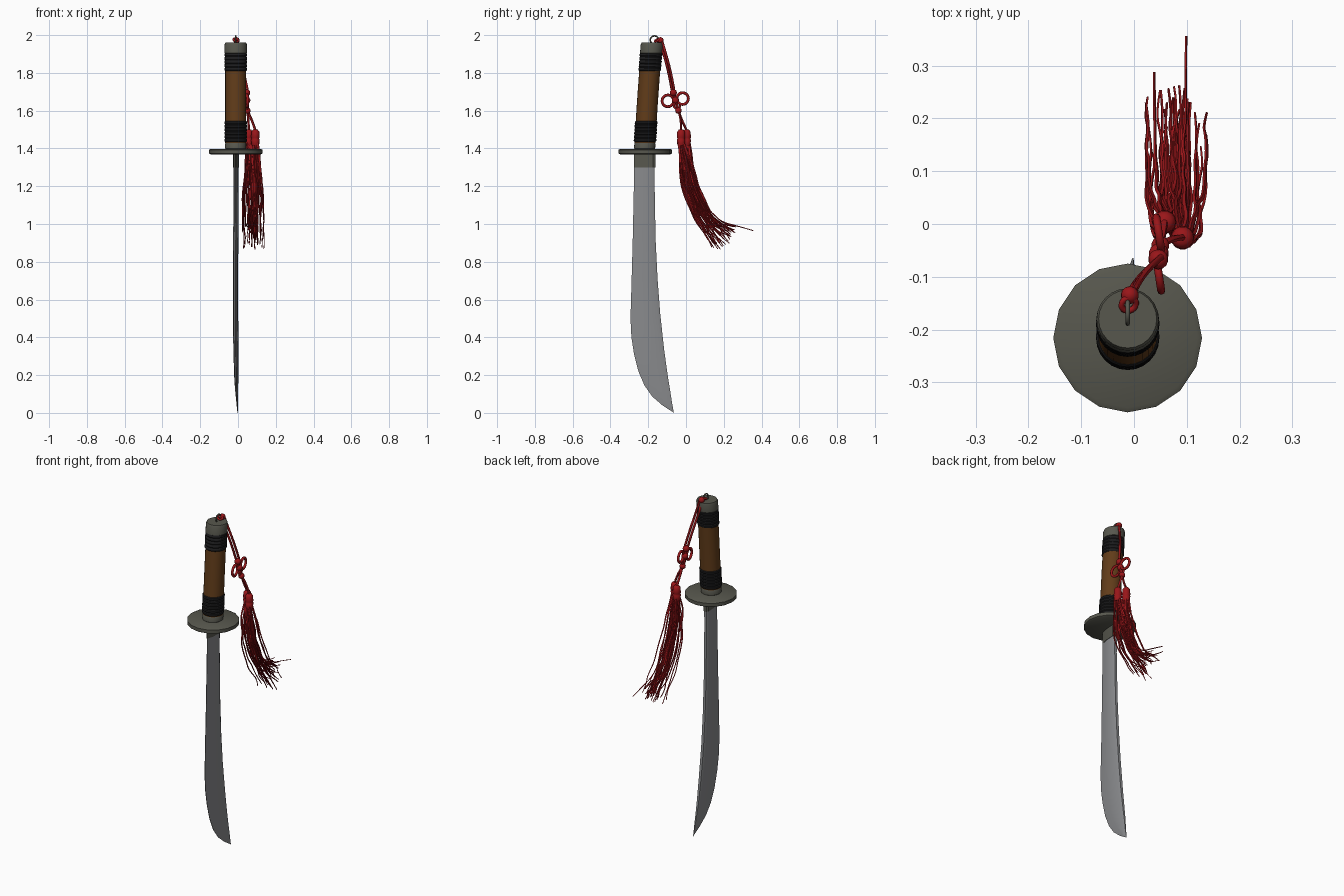
import bpy, bmesh, math, random
from mathutils import Vector

if "Cube" in bpy.data.objects:
    bpy.data.objects.remove(bpy.data.objects["Cube"])

random.seed(4)
CX = -0.012  # sword plane


def mat(name, r, g, b):
    m = bpy.data.materials.new(name)
    m.diffuse_color = (r, g, b, 1)
    m.use_nodes = True
    m.node_tree.nodes["Principled BSDF"].inputs["Base Color"].default_value = m.diffuse_color
    return m


STEEL = mat("blade steel", 0.25, 0.255, 0.265)
IRON = mat("dark iron", 0.095, 0.095, 0.075)
BLACK = mat("black wrap", 0.012, 0.012, 0.013)
WOOD = mat("brown wood", 0.12, 0.045, 0.01)
RED = mat("red cord", 0.32, 0.008, 0.01)


def finish(ob, material, angle=35):
    ob.data.materials.clear()
    ob.data.materials.append(material)
    bpy.ops.object.select_all(action='DESELECT')
    ob.select_set(True)
    bpy.context.view_layer.objects.active = ob
    bpy.ops.object.shade_smooth_by_angle(angle=math.radians(angle))
    return ob


def loft(name, rings, material, angle=35):
    """Skin a list of equally long closed rings and cap the ends."""
    bm = bmesh.new()
    vs = [[bm.verts.new(p) for p in ring] for ring in rings]
    n = len(vs[0])
    for a, b in zip(vs, vs[1:]):
        for i in range(n):
            bm.faces.new((a[i], a[(i + 1) % n], b[(i + 1) % n], b[i]))
    bm.faces.new(vs[0][::-1])
    bm.faces.new(vs[-1])
    bmesh.ops.recalc_face_normals(bm, faces=bm.faces)
    me = bpy.data.meshes.new(name)
    bm.to_mesh(me)
    bm.free()
    ob = bpy.data.objects.new(name, me)
    bpy.context.collection.objects.link(ob)
    return finish(ob, material, angle)


def grip_y(z):
    """Centre line of the slightly curved grip."""
    t = (z - 1.40) / 0.56
    return -0.219 + 0.030 * t + 0.009 * t * t


def turned(name, profile, material, sides=24, centre=grip_y):
    rings = [[(CX + r * math.cos(2 * math.pi * i / sides),
               centre(z) + r * math.sin(2 * math.pi * i / sides), z)
              for i in range(sides)] for z, r in profile]
    return loft(name, rings, material)


def cords(name, paths, radius, sides_res=1, taper=1.0, material=RED):
    cu = bpy.data.curves.new(name, 'CURVE')
    cu.dimensions = '3D'
    cu.bevel_depth = radius
    cu.bevel_resolution = sides_res
    cu.resolution_u = 4
    cu.use_fill_caps = True
    for pts in paths:
        sp = cu.splines.new('NURBS')
        sp.points.add(len(pts) - 1)
        for k, p in enumerate(pts):
            sp.points[k].co = (*p, 1)
            sp.points[k].radius = 1 + (taper - 1) * k / (len(pts) - 1)
        sp.order_u = 3
        sp.use_endpoint_u = True
    ob = bpy.data.objects.new(name, cu)
    bpy.context.collection.objects.link(ob)
    bpy.ops.object.select_all(action='DESELECT')
    ob.select_set(True)
    bpy.context.view_layer.objects.active = ob
    bpy.ops.object.convert(target='MESH')
    return finish(bpy.context.view_layer.objects.active, material, 60)


def ball(name, loc, r, material=RED, sz=1.0):
    bpy.ops.mesh.primitive_uv_sphere_add(segments=14, ring_count=8, radius=r, location=loc)
    ob = bpy.context.object
    ob.name = name
    ob.scale.z = sz
    return finish(ob, material, 60)


def ring(name, loc, R, r, material, rot=(0, math.pi / 2, 0), squash=1.0):
    bpy.ops.mesh.primitive_torus_add(location=loc, rotation=rot, major_radius=R,
                                     minor_radius=r, major_segments=20, minor_segments=8)
    ob = bpy.context.object
    ob.name = name
    ob.scale.x = squash
    return finish(ob, material, 60)


# Blade stations: edge y, edge z, spine y, spine z, half thickness, centre x
stations = [(-.273, 1.38, -.165, 1.38, .013, -.011), (-.276, 1.20, -.166, 1.20, .013, -.011),
            (-.282, .92, -.161, .92, .0135, -.012), (-.288, .70, -.150, .70, .014, -.013),
            (-.294, .50, -.136, .52, .014, -.013), (-.289, .40, -.125, .42, .014, -.012),
            (-.275, .31, -.115, .33, .0135, -.011), (-.252, .22, -.104, .25, .012, -.010),
            (-.220, .145, -.094, .18, .0105, -.009), (-.178, .086, -.084, .12, .008, -.007),
            (-.125, .040, -.075, .06, .005, -.004), (-.066, .002, -.064, 0.0, .001, -.002)]


def blade_ring(s, grow=0.0):
    e, sp = Vector((0, s[0] - grow, s[1])), Vector((0, s[2] + grow, s[3]))
    h = s[4] + grow
    out = []
    for f, w in ((0, .08), (.35, .75), (.9, 1), (1, .55)):
        out.append(e.lerp(sp, f) + Vector((s[5] + h * w, 0, 0)))
    for f, w in ((1, .55), (.9, 1), (.35, .75), (0, .08)):
        out.append(e.lerp(sp, f) + Vector((s[5] - h * w, 0, 0)))
    return out


loft("blade", [blade_ring(s) for s in stations], STEEL, 50)

# Blade collar under the guard
collar = [(-.273, z, -.165, z, .013, -.011) for z in (1.38, 1.30)]
loft("blade_collar", [blade_ring(s, 0.003) for s in collar], IRON)

# Guard disc
turned("guard", [(1.368, .132), (1.373, .141), (1.393, .141), (1.398, .132)], IRON, 16,
       lambda z: -0.216)

# Grip, wraps and metal fittings
turned("grip_collar", [(1.395, .050), (1.40, .056), (1.425, .056), (1.435, .050)], IRON)
turned("grip", [(1.43 + .48 * i / 10, .0555) for i in range(11)], WOOD)


def wrap(name, z0, z1, turns=6):
    step = (z1 - z0) / turns
    prof = []
    for i in range(turns):
        z = z0 + i * step
        prof += [(z, .0565), (z + .25 * step, .0600), (z + .75 * step, .0600)]
    turned(name, prof + [(z1, .0565)], BLACK)


wrap("lower_wrap", 1.435, 1.545)
wrap("upper_wrap", 1.81, 1.905, 5)
turned("pommel_cap", [(1.902, .055), (1.905, .059), (1.95, .059), (1.96, .055)], IRON)
ring("pommel_ring", (CX, -.167, 1.974), .022, .0042, IRON)

# Hanging cord: doubled line from ring to ornamental knot
ball("ring_knot", (-.008, -.135, 1.972), .017)
ring("cord_hitch", (CX + .002, -.152, 1.974), .014, .006, RED, (0.5, 0.3, 0))
line = [(-.006, -.132, 1.965), (.004, -.112, 1.90), (.026, -.085, 1.80), (.045, -.069, 1.71)]
cords("upper_cord", [[(x + d, y + d, z) for x, y, z in line] for d in (-.006, .006)], .0065)

# Four-bead clover knot
ball("knot_top", (.046, -.067, 1.695), .019)
ball("knot_middle", (.047, -.056, 1.655), .019)
ball("knot_bottom", (.050, -.040, 1.600), .017)
for side, y, z in (("left", -.096, 1.652), ("right", -.018, 1.664)):
    ring("knot_loop_" + side, (.047, y, z), .031, .0075, RED, (0, math.pi / 2, .15))
ring("knot_loop_lower", (.049, -.048, 1.628), .017, .006, RED, (0, math.pi / 2, .15))
cords("knot_core", [[(.046, -.067, 1.70), (.047, -.056, 1.65), (.050, -.040, 1.60)]], .009)

# Two tassels: cord, bound head and a fan of wind-blown strands
for label, hx, hy in (("left", .058, .004), ("right", .092, -.026)):
    cords("tassel_cord_" + label, [[(.050, -.040, 1.60), (.4 * .05 + .6 * hx, -.024, 1.55),
                                    (hx, hy, 1.495)]], .0065)
    prof = [(1.415, .018), (1.425, .021), (1.447, .0225), (1.452, .0195), (1.458, .0225),
            (1.488, .021), (1.500, .012)]
    loft("tassel_head_" + label,
         [[(hx + r * math.cos(a * math.pi / 7), hy + r * math.sin(a * math.pi / 7), z)
           for a in range(14)] for z, r in prof], RED, 60)
    strands = []
    count = 21
    for i in range(count):
        u = 2 * i / (count - 1) - 1               # lee side to windward side
        v = random.uniform(-1, 1)                 # spread across x
        end_y = .215 + .05 * u + random.uniform(-.035, .03)
        end_z = .925 + .045 * u + random.uniform(-.03, .035)
        if label == "right" and i == count - 1:
            end_y, end_z, v = .356, .965, .15     # one long stray strand
        base = [(hx + .014 * v, hy + .015 * u, 1.43),
                (hx + .026 * v, .000 + .035 * u, 1.31),
                (hx + .038 * v, .020 + .045 * u, 1.20),
                (hx + .042 * v, .075 + .050 * u, 1.07),
                (hx + .044 * v, .140 + .050 * u, .985 + .025 * u),
                (hx + .046 * v, end_y, end_z)]
        pts = []
        for a, b in zip(base, base[1:]):          # add a little waviness
            pts.append(a)
            m = (Vector(a) + Vector(b)) / 2
            pts.append(tuple(m + Vector([random.uniform(-.008, .008) for _ in range(3)])))
        strands.append(pts + [base[-1]])
    cords("tassel_strands_" + label, strands, .0052, 0, .45)
